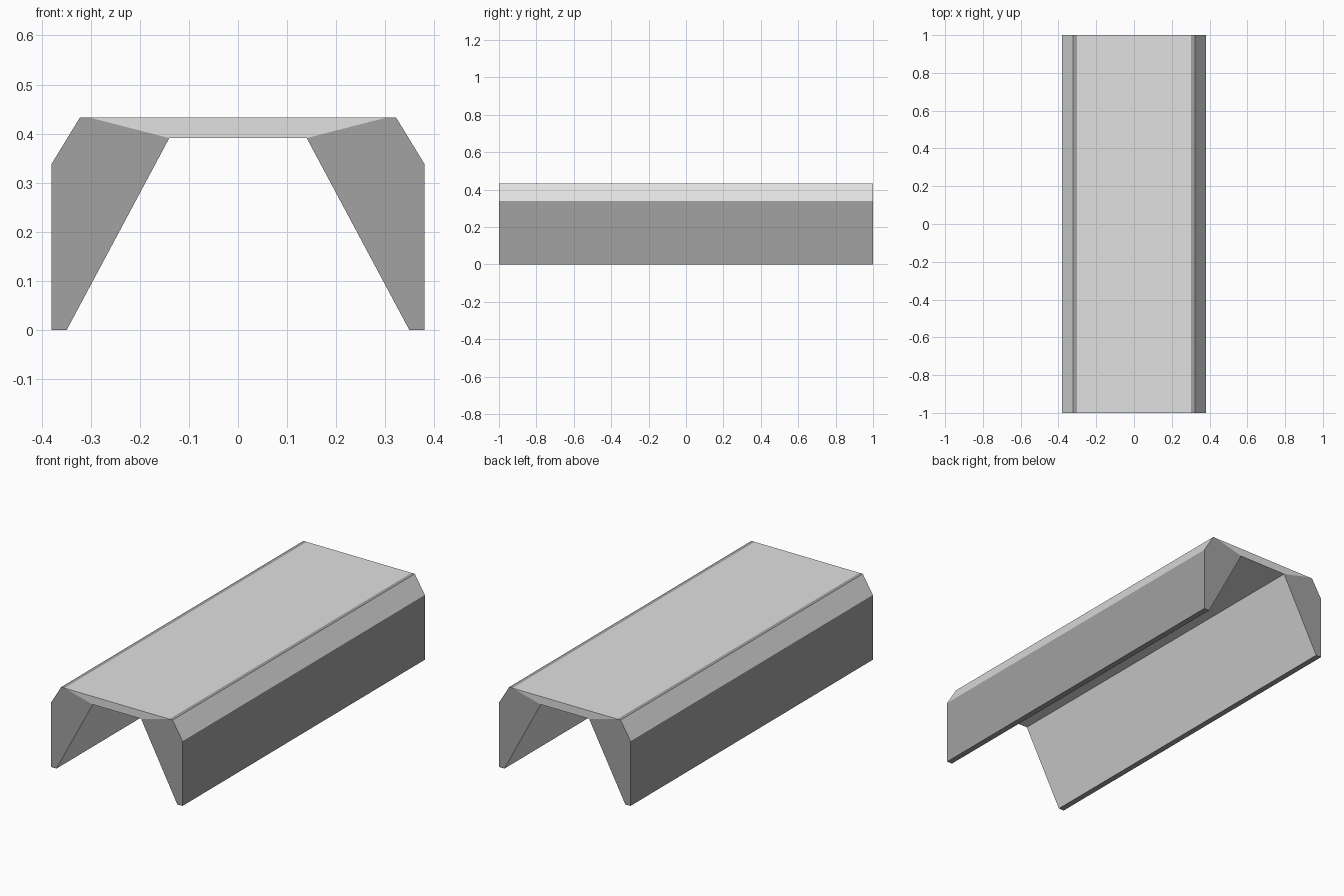
import bpy, bmesh

if "Cube" in bpy.data.objects:
    bpy.data.objects.remove(bpy.data.objects["Cube"])

HALF_LEN = 1.0


def material(name, v):
    m = bpy.data.materials.new(name)
    m.diffuse_color = (v, v, v, 1.0)
    m.use_nodes = True
    m.node_tree.nodes["Principled BSDF"].inputs["Base Color"].default_value = m.diffuse_color
    return m


light = material("light grey", 0.75)
dark = material("dark grey", 0.36)


def prism(name, profile, mats):
    """Extrude an x-z profile along y; slanted faces get the second material."""
    bm = bmesh.new()
    face = bm.faces.new([bm.verts.new((x, -HALF_LEN, z)) for x, z in profile])
    ext = bmesh.ops.extrude_face_region(bm, geom=[face], use_keep_orig=True)
    verts = [g for g in ext["geom"] if isinstance(g, bmesh.types.BMVert)]
    bmesh.ops.translate(bm, verts=verts, vec=(0, 2 * HALF_LEN, 0))
    bmesh.ops.recalc_face_normals(bm, faces=bm.faces)
    bm.normal_update()
    for f in bm.faces:
        slanted = max(abs(c) for c in f.normal) < 0.99
        f.material_index = 1 if slanted else 0
    mesh = bpy.data.meshes.new(name)
    bm.to_mesh(mesh)
    bm.free()
    for m in mats:
        mesh.materials.append(m)
    obj = bpy.data.objects.new(name, mesh)
    bpy.context.collection.objects.link(obj)
    return obj


# Side supports: dark blocks with light cut faces (outer chamfer, inner slope)
LEG = [(0.38, 0), (0.38, 0.338), (0.322, 0.433), (0.303, 0.433),
       (0.14, 0.391), (0.349, 0)]
for side, s in (("left", -1), ("right", 1)):
    prism(side + "_support", [(s * x, z) for x, z in LEG], [dark, light])

# Top slab wedged between the supports
prism("top_slab", [(-0.303, 0.433), (0.303, 0.433), (0.14, 0.391), (-0.14, 0.391)],
      [light, light])
